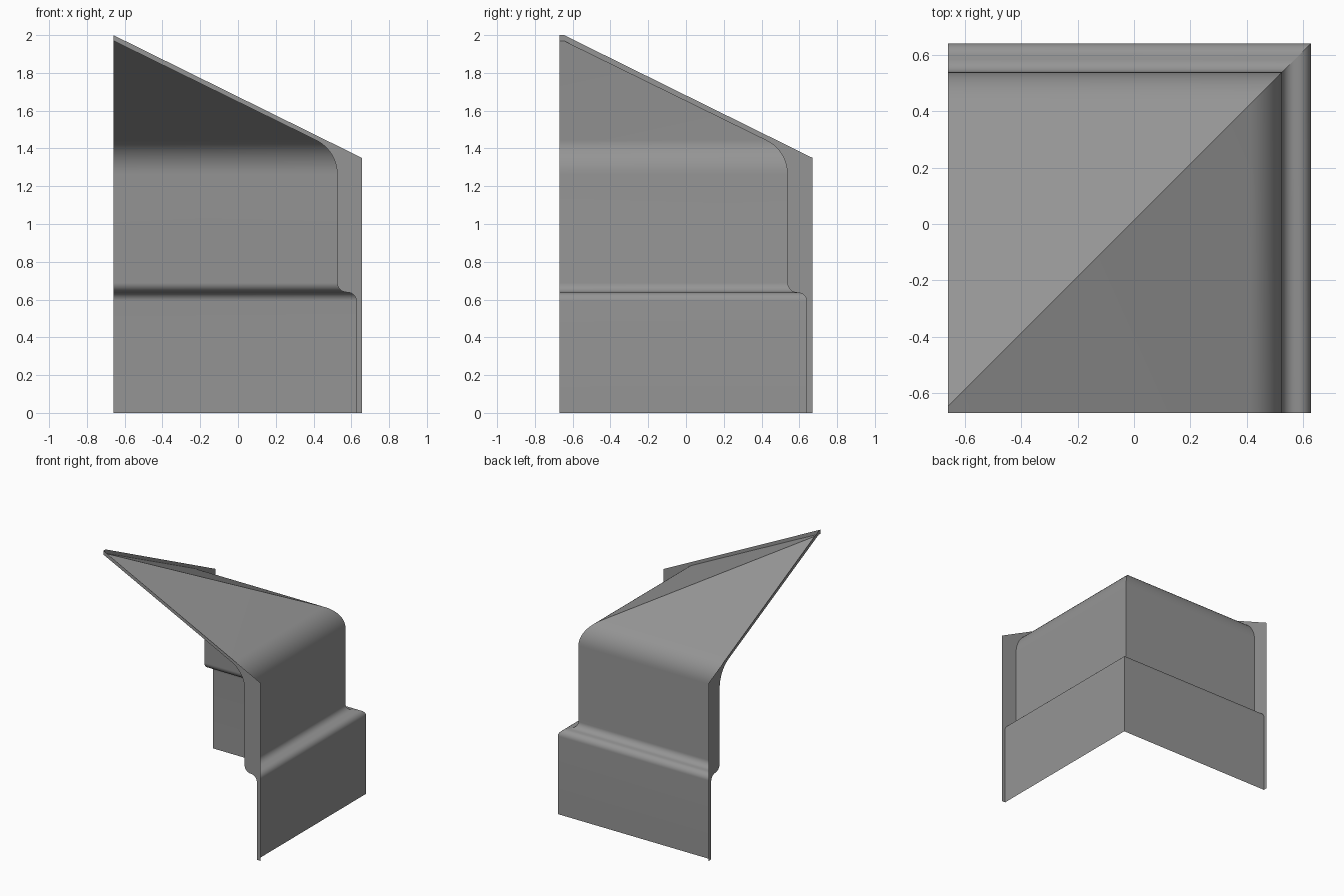
import bpy
import math
from mathutils import Vector

if "Cube" in bpy.data.objects:
    bpy.data.objects.remove(bpy.data.objects["Cube"], do_unlink=True)

# One plain grey for the whole sheet
grey = bpy.data.materials.new("sheet grey")
grey.use_nodes = True
colour = (0.3, 0.3, 0.3, 1)
grey.diffuse_color = colour
grey.node_tree.nodes["Principled BSDF"].inputs["Base Color"].default_value = colour

LEFT_END, FRONT_END = -0.66, -0.67   # planes of the two end flanges
SHIFT = 0.014                        # offset of the mitre diagonal in y


def rounded(corners, steps=10):
    """Polyline with each corner (x, z, tangent length) turned into an arc."""
    points = []
    for i, (x, z, cut) in enumerate(corners):
        corner = Vector((x, z))
        if not cut:
            points.append(corner)
            continue
        a = (Vector(corners[i - 1][:2]) - corner).normalized()
        b = (Vector(corners[i + 1][:2]) - corner).normalized()
        half = a.angle(b) / 2
        radius = cut * math.tan(half)
        centre = corner + (a + b).normalized() * cut / math.cos(half)
        start, end = corner + a * cut - centre, corner + b * cut - centre
        sweep = start.angle(end)
        for k in range(steps + 1):
            t = k / steps
            arm = (start * math.sin((1 - t) * sweep) + end * math.sin(t * sweep)) / math.sin(sweep)
            points.append(centre + arm.normalized() * radius)
    return points


def make(name, verts, faces):
    mesh = bpy.data.meshes.new(name)
    mesh.from_pydata(verts, [], faces)
    mesh.materials.append(grey)
    obj = bpy.data.objects.new(name, mesh)
    bpy.context.collection.objects.link(obj)
    return obj


# Cross-section: lower wall, ledge, upper wall, roof slope
profile = rounded([
    (0.627, 0, 0),
    (0.627, 0.633, 0.042),
    (0.525, 0.644, 0.045),
    (0.525, 1.389, 0.125),
    (LEFT_END, 1.97, 0),
])


def wing(name, near, far, flip):
    """Sheet between an end plane and the mitre diagonal."""
    n = len(profile)
    verts = [near(p, z) for p, z in profile] + [far(p, z) for p, z in profile]
    faces = [(i, n + i, n + i + 1, i + 1) for i in range(n - 1)]
    if flip:
        faces = [f[::-1] for f in faces]
    obj = make(name, verts, faces)
    bpy.ops.object.select_all(action="DESELECT")
    bpy.context.view_layer.objects.active = obj
    obj.select_set(True)
    bpy.ops.object.shade_smooth_by_angle(angle=math.radians(30))


def mitre(p, z):
    return (p, p + SHIFT, z)


wing("left_wing", lambda p, z: (p, FRONT_END, z), mitre, False)
wing("back_wing", lambda p, z: (LEFT_END, p + SHIFT, z), mitre, True)

# Flat end flanges between the cross-section and a straight outer outline
outline = [(LEFT_END, 2.0), (0.656, 1.35), (0.656, 0)]
ring = [(p, z) for p, z in profile] + outline
front = [(p, FRONT_END, z) for p, z in ring]
make("front_flange", front, [tuple(reversed(range(len(front))))])

side = [(LEFT_END, p + SHIFT, z) for p, z in profile]
side += [(LEFT_END, FRONT_END, 1.97), (LEFT_END, FRONT_END, 2.0)]
side += [(LEFT_END, p + SHIFT, z) for p, z in outline]
make("side_flange", side, [tuple(range(len(side)))])
